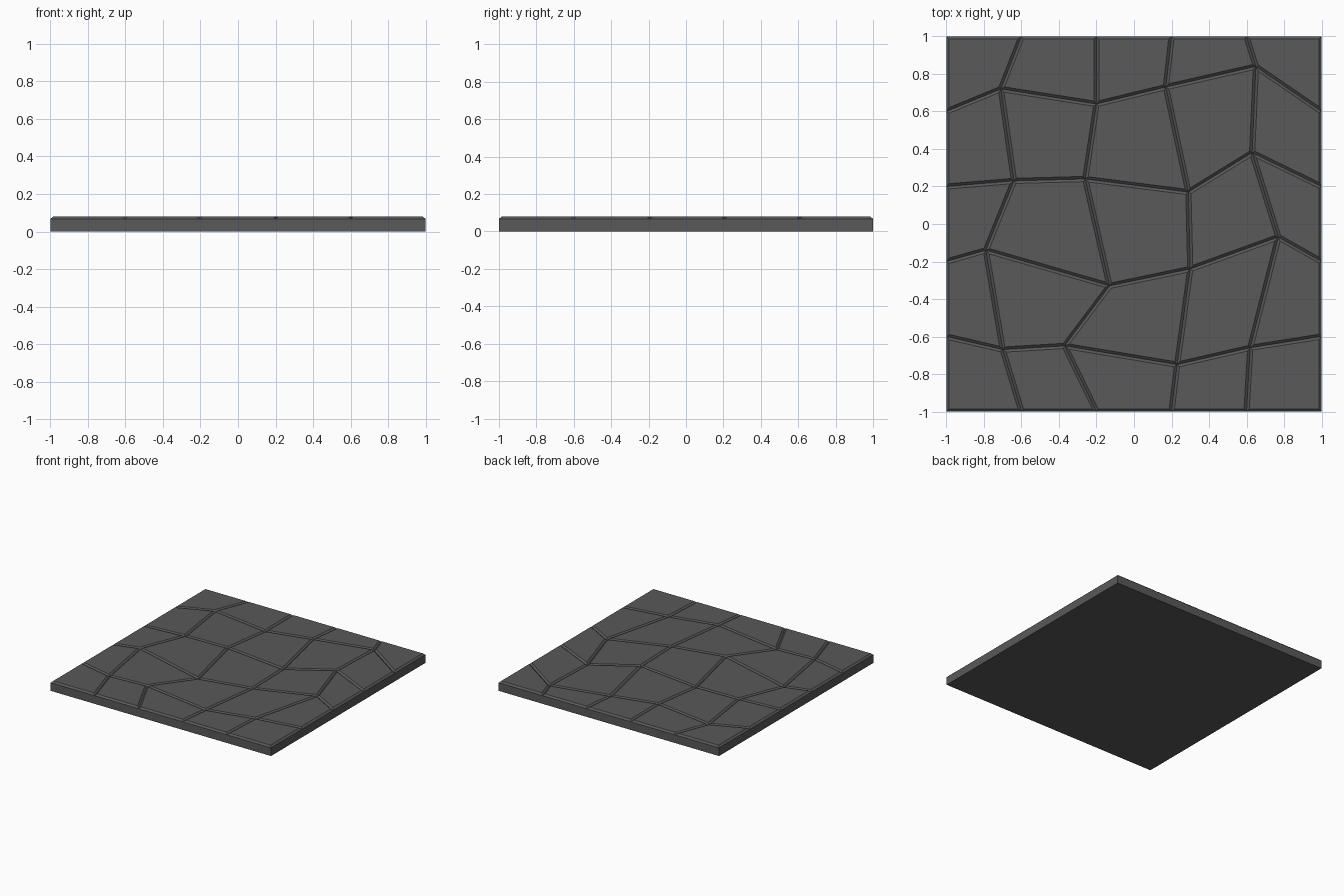
import bpy, bmesh

if "Cube" in bpy.data.objects:
    bpy.data.objects.remove(bpy.data.objects["Cube"])

SEAM_Z, TOP_Z, BEVEL = 0.067, 0.08, 0.014

# Inner corner points where the paving stones meet, rows from front to back
inner = [
    [(-0.70, -0.67), (-0.37, -0.65), (0.23, -0.75), (0.62, -0.66)],
    [(-0.79, -0.14), (-0.13, -0.33), (0.30, -0.24), (0.77, -0.07)],
    [(-0.64, 0.23), (-0.26, 0.24), (0.29, 0.17), (0.63, 0.38)],
    [(-0.71, 0.72), (-0.20, 0.64), (0.17, 0.73), (0.65, 0.84)],
]


def corner(i, j):
    """Even spacing on the border, irregular points inside."""
    if 0 < i < 5 and 0 < j < 5:
        return inner[j - 1][i - 1]
    return (-1 + 0.4 * i, -1 + 0.4 * j)


bm = bmesh.new()
grid = [[bm.verts.new((*corner(i, j), SEAM_Z)) for i in range(6)] for j in range(6)]
stones = [bm.faces.new((grid[j][i], grid[j][i + 1], grid[j + 1][i + 1], grid[j + 1][i]))
          for j in range(5) for i in range(5)]

# Slab sides and flat underside
rim = ([grid[0][i] for i in range(5)] + [grid[j][5] for j in range(5)]
       + [grid[5][i] for i in range(5, 0, -1)] + [grid[j][0] for j in range(5, 0, -1)])
foot = [bm.verts.new((v.co.x, v.co.y, 0)) for v in rim]
for k in range(len(rim)):
    n = (k + 1) % len(rim)
    bm.faces.new((rim[k], foot[k], foot[n], rim[n]))
bm.faces.new(foot[::-1])
bm.normal_update()

# Raise each stone with a sloped edge, leaving V-shaped seams
bmesh.ops.inset_individual(bm, faces=stones, thickness=BEVEL,
                           depth=TOP_Z - SEAM_Z, use_even_offset=True)
bmesh.ops.recalc_face_normals(bm, faces=bm.faces)

mesh = bpy.data.meshes.new("stone_floor_tile")
bm.to_mesh(mesh)
bm.free()
tile = bpy.data.objects.new("stone_floor_tile", mesh)
bpy.context.collection.objects.link(tile)

# Dark stone colour
stone = bpy.data.materials.new("dark_stone")
stone.diffuse_color = (0.1, 0.1, 0.1, 1)
stone.use_nodes = True
stone.node_tree.nodes["Principled BSDF"].inputs["Base Color"].default_value = stone.diffuse_color
mesh.materials.append(stone)
